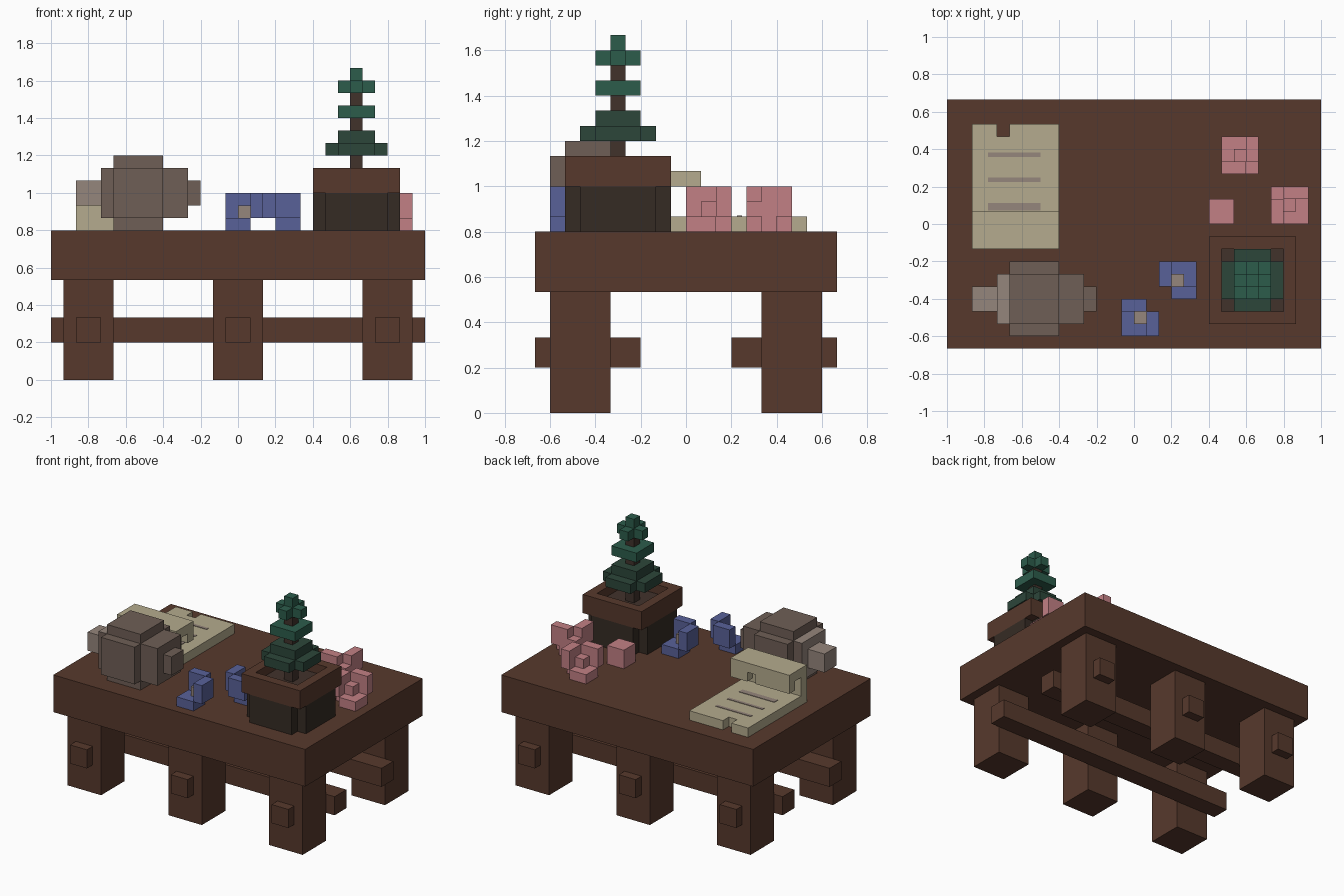
import bpy
import bmesh
from mathutils import Vector

UNIT = 1 / 15  # one block of the model's grid

default_cube = bpy.data.objects.get("Cube")
if default_cube:
    bpy.data.objects.remove(default_cube, do_unlink=True)


def make_material(name, red, green, blue):
    """Flat material from an sRGB byte colour."""
    linear = [((c / 255 + 0.055) / 1.055) ** 2.4 for c in (red, green, blue)]
    material = bpy.data.materials.new(name)
    material.use_nodes = True
    material.diffuse_color = (*linear, 1)
    shader = next(n for n in material.node_tree.nodes if n.type == "BSDF_PRINCIPLED")
    shader.inputs["Base Color"].default_value = (*linear, 1)
    shader.inputs["Roughness"].default_value = 0.9
    return material


wood = make_material("table wood", 87, 57, 44)
pot_clay = make_material("dark pot", 53, 43, 36)
bark = make_material("bark and soil", 65, 50, 43)
leaf = make_material("bright leaf", 44, 92, 75)
leaf_dark = make_material("dark leaf", 44, 70, 58)
pink = make_material("pink petal", 194, 128, 133)
blue = make_material("blue petal", 89, 97, 153)
paper = make_material("paper", 181, 171, 142)
cloth = make_material("brown sack", 111, 95, 86)
cloth_light = make_material("light sack end", 149, 134, 124)


def build(name, material, boxes):
    """Object made of boxes, each given as x, y and z ranges in blocks."""
    bm = bmesh.new()
    for ranges in boxes:
        low = Vector([r[0] for r in ranges])
        high = Vector([r[1] for r in ranges])
        for vert in bmesh.ops.create_cube(bm, size=1)["verts"]:
            for axis in range(3):
                vert.co[axis] = (high if vert.co[axis] > 0 else low)[axis] * UNIT
    mesh = bpy.data.meshes.new(name)
    bm.to_mesh(mesh)
    bm.free()
    mesh.materials.append(material)
    obj = bpy.data.objects.new(name, mesh)
    bpy.context.collection.objects.link(obj)
    return obj


def centred(cx, cy, half_x, half_y, z):
    """Box around a vertical axis."""
    return ((cx - half_x, cx + half_x), (cy - half_y, cy + half_y), z)


def plus(cx, cy, long, short, z):
    """Two crossing boxes: a square with its corners cut out."""
    return [centred(cx, cy, long, short, z), centred(cx, cy, short, long, z)]


# Table: slab, six legs, two long rails and the peg ends
build("table_top", wood, [((-15, 15), (-10, 10), (8, 12))])
for side, label in ((-1, "front"), (1, "back")):
    build(label + "_rail", wood, [centred(0, side * 4, 15, 1, (3, 5))])
    for x, place in ((-12, "right"), (0, "middle"), (12, "left")):
        build(f"{label}_{place}_leg", wood, [centred(x, side * 7, 2, 2, (0, 8))])
        build(f"{label}_{place}_peg", wood, [centred(x, side * 9.5, 1, 0.5, (3, 5))])

# Planter: notched pot, hollow rim and soil
PX, PY = 9.5, -4.5
build("planter_pot", pot_clay, plus(PX, PY, 3.5, 2.5, (12, 15)))
rim = []
for side in (-1, 1):
    rim.append(centred(PX, PY + side * 3, 3.5, 0.5, (15, 17)))
    rim.append(centred(PX + side * 3, PY, 0.5, 2.5, (15, 17)))
build("planter_rim", wood, rim)
build("planter_soil", bark, [centred(PX, PY, 2.5, 2.5, (15, 16))])

# Little tree
build("tree_trunk", bark, [centred(PX, PY, 0.5, 0.5, (16, 24))])
build("tree_lower_leaves", leaf_dark,
      plus(PX, PY, 2.5, 1.5, (18, 19)) + [centred(PX, PY, 1.5, 1.5, (19, 20))])
build("tree_middle_leaves", leaf, [centred(PX, PY, 1.5, 1.5, (21, 22))])
build("tree_upper_leaves", leaf, plus(PX, PY, 1.5, 0.5, (23, 24)))
build("tree_tip", leaf, [centred(PX, PY, 0.5, 0.5, (24, 25))])


def flower(name, cx, cy, face_x, face_y, petal, heart, joined):
    """Three square petals around a heart, open towards the facing side and up."""
    def block(xs, ys, zs):
        return (sorted(cx + face_x * v for v in xs),
                sorted(cy + face_y * v for v in ys),
                [13.5 + v for v in zs])

    near, mid, far = (-0.5, 1.5), (-0.5, 0.5), (-1.5, -0.5)
    petals = [block(far, near, near), block(near, far, near), block(near, near, far)]
    if joined:  # blocks that link neighbouring petals
        petals += [block(far, far, mid), block(mid, far, far), block(far, mid, far)]
    build(name + "_petals", petal, petals)
    build(name + "_heart", heart, [block(mid, mid, mid)])


# Flowers and a bud lying on the table
flower("front_blue_flower", 0.5, -7.5, -1, -1, blue, cloth_light, False)
flower("rear_blue_flower", 3.5, -4.5, 1, 1, blue, cloth_light, False)
flower("rear_pink_flower", 8.5, 5.5, -1, 1, pink, pink, True)
flower("side_pink_flower", 12.5, 1.5, 1, -1, pink, pink, True)
build("pink_bud", pink, [centred(7, 1, 1, 1, (12, 14))])

# Paper sheet with a torn edge and a curled end
build("paper_sheet", paper, [
    ((-13, -6), (-2, 7), (12, 13)),
    ((-13, -11), (7, 8), (12, 13)),
    ((-10, -6), (7, 8), (12, 13)),
])
build("paper_curl", paper, [
    ((-13, -6), (-2, -1), (13, 16)),
    ((-13, -6), (-1, 1), (15, 16)),
    ((-13, -9), (0, 1), (14, 15)),
    ((-8, -6), (0, 1), (14, 15)),
])
for number, (y, half) in enumerate(((5.55, 0.17), (3.55, 0.17), (1.4, 0.3))):
    build(f"paper_line_{number}", cloth_light,
          [centred(-9.6, y, 2.1, half, (13, 13.05))])

# Stuffed sack, lying along x
build("sack_body", cloth, [
    ((-10, -6), (-9, -3), (13, 17)),
    ((-10, -6), (-8, -4), (12, 18)),
    ((-6, -4), (-8, -4), (13, 17)),
    ((-4, -3), (-7, -5), (14, 16)),
])
neck = build("sack_neck", cloth, [((-11, -10), (-8, -4), (13, 17))])
neck.data.materials.append(cloth_light)
for face in neck.data.polygons:
    face.material_index = 1 if abs(face.normal.y) < 0.5 else 0
build("sack_end", cloth_light, [((-13, -11), (-7, -5), (14, 16))])
